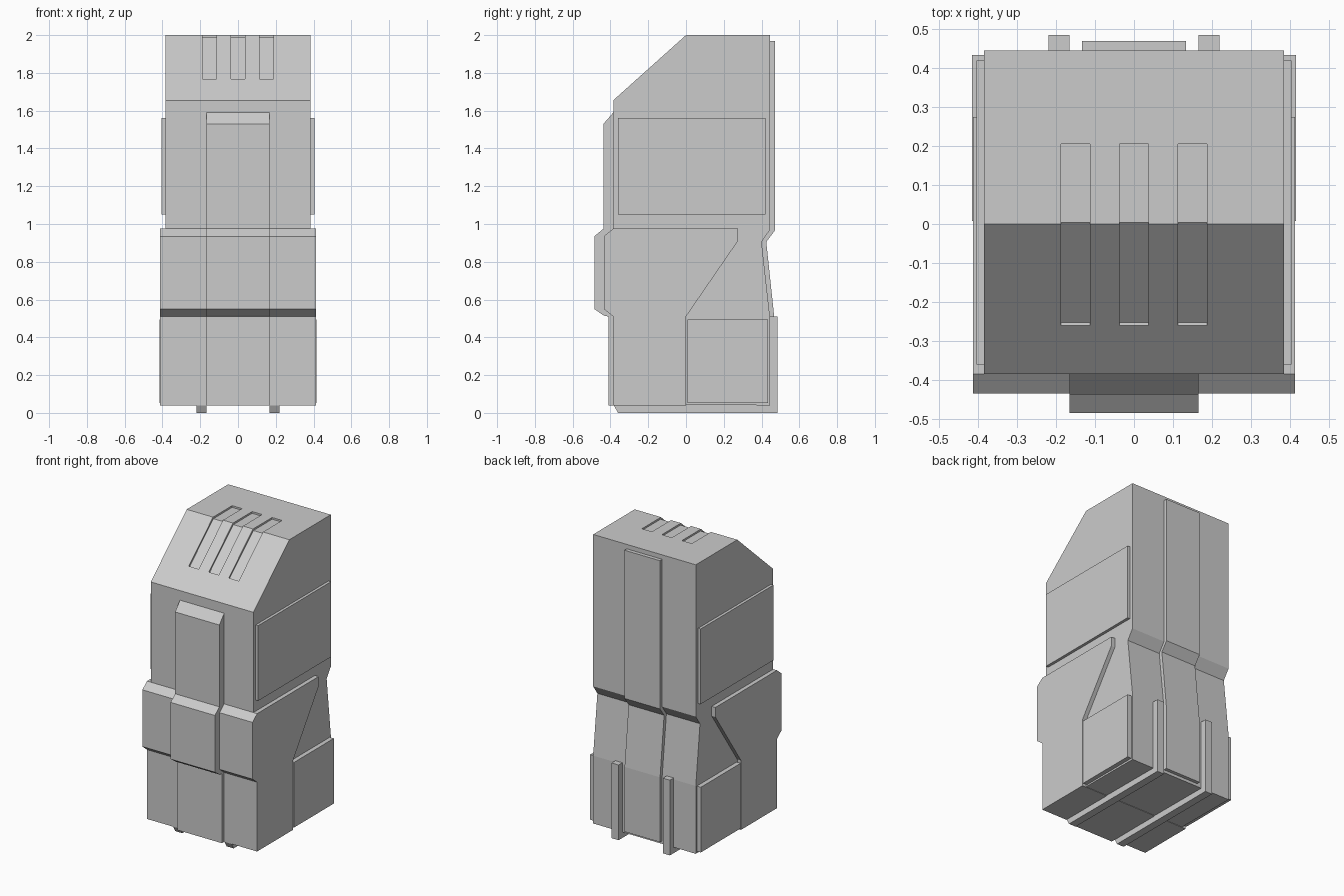
import bpy, bmesh

if "Cube" in bpy.data.objects:
    bpy.data.objects.remove(bpy.data.objects["Cube"])


def prism(name, profile, x0, x1):
    """Extrude a (y, z) side profile from x0 to x1."""
    bm = bmesh.new()
    face = bm.faces.new([bm.verts.new((x0, y, z)) for y, z in profile])
    ext = bmesh.ops.extrude_face_region(bm, geom=[face])
    verts = [g for g in ext["geom"] if isinstance(g, bmesh.types.BMVert)]
    bmesh.ops.translate(bm, verts=verts, vec=(x1 - x0, 0, 0))
    bmesh.ops.recalc_face_normals(bm, faces=bm.faces)
    mesh = bpy.data.meshes.new(name)
    bm.to_mesh(mesh)
    bm.free()
    obj = bpy.data.objects.new(name, mesh)
    bpy.context.collection.objects.link(obj)
    return obj


def rect(y0, y1, z0, z1):
    return [(y0, z0), (y1, z0), (y1, z1), (y0, z1)]


# Main body: sloped top front, pinched waist at the back
body = prism("body", [
    (-0.375, 0.045), (0.445, 0.04), (0.445, 0.5), (0.40, 0.905),
    (0.445, 0.97), (0.445, 2.0), (0, 2.0), (-0.385, 1.655),
    (-0.385, 0.96), (-0.375, 0.95)], -0.385, 0.385)

# Three shallow grooves running over the top edge
groove = [(0.205, 2.1), (0.205, 1.988), (0.004, 1.988), (-0.253, 1.758),
          (-0.260, 1.767), (-0.32, 1.84), (-0.05, 2.1)]
for i, x in enumerate((-0.15, 0, 0.15)):
    cutter = prism(f"groove_cutter_{i}", groove, x - 0.0375, x + 0.0375)
    cutter.hide_render = True
    cutter.hide_viewport = False
    mod = body.modifiers.new(f"groove_{i}", "BOOLEAN")
    mod.operation = "DIFFERENCE"
    mod.solver = "EXACT"
    mod.object = cutter
    bpy.context.view_layer.objects.active = body
    bpy.ops.object.modifier_apply(modifier=mod.name)
    bpy.data.objects.remove(cutter)

# Wider lower shell with the belt band and swept rear edge
prism("lower_shell", [
    (-0.385, 0.04), (0.0, 0.04), (0.0, 0.51), (0.275, 0.91), (0.275, 0.975),
    (-0.385, 0.975), (-0.435, 0.935), (-0.435, 0.55), (-0.385, 0.51)],
    -0.413, 0.413)

# Raised centre strip on the front
prism("front_strip", [
    (-0.36, 0.04), (-0.41, 0.04), (-0.41, 0.51), (-0.435, 0.515),
    (-0.485, 0.55), (-0.485, 0.935), (-0.437, 0.975), (-0.437, 1.53),
    (-0.385, 1.59), (-0.36, 1.59)], -0.166, 0.166)

# Raised centre strip on the back, following the waist
prism("back_strip", [
    (0.37, 0.06), (0.468, 0.06), (0.468, 0.5), (0.425, 0.905),
    (0.47, 0.965), (0.47, 1.97), (0.37, 1.97)], -0.133, 0.133)

for side, s in (("left", -1), ("right", 1)):
    # Flat panels on the sides
    prism(f"upper_panel_{side}", rect(-0.36, 0.42, 1.05, 1.56), s * 0.37, s * 0.404)
    prism(f"lower_panel_{side}", rect(0.008, 0.434, 0.053, 0.495), s * 0.37, s * 0.415)
    # L-shaped runners under the base and up the back
    prism(f"runner_{side}", [
        (-0.385, 0.045), (-0.36, 0.0), (0.485, 0.0), (0.485, 0.51),
        (0.42, 0.51), (0.42, 0.045)], s * 0.166, s * 0.219)
